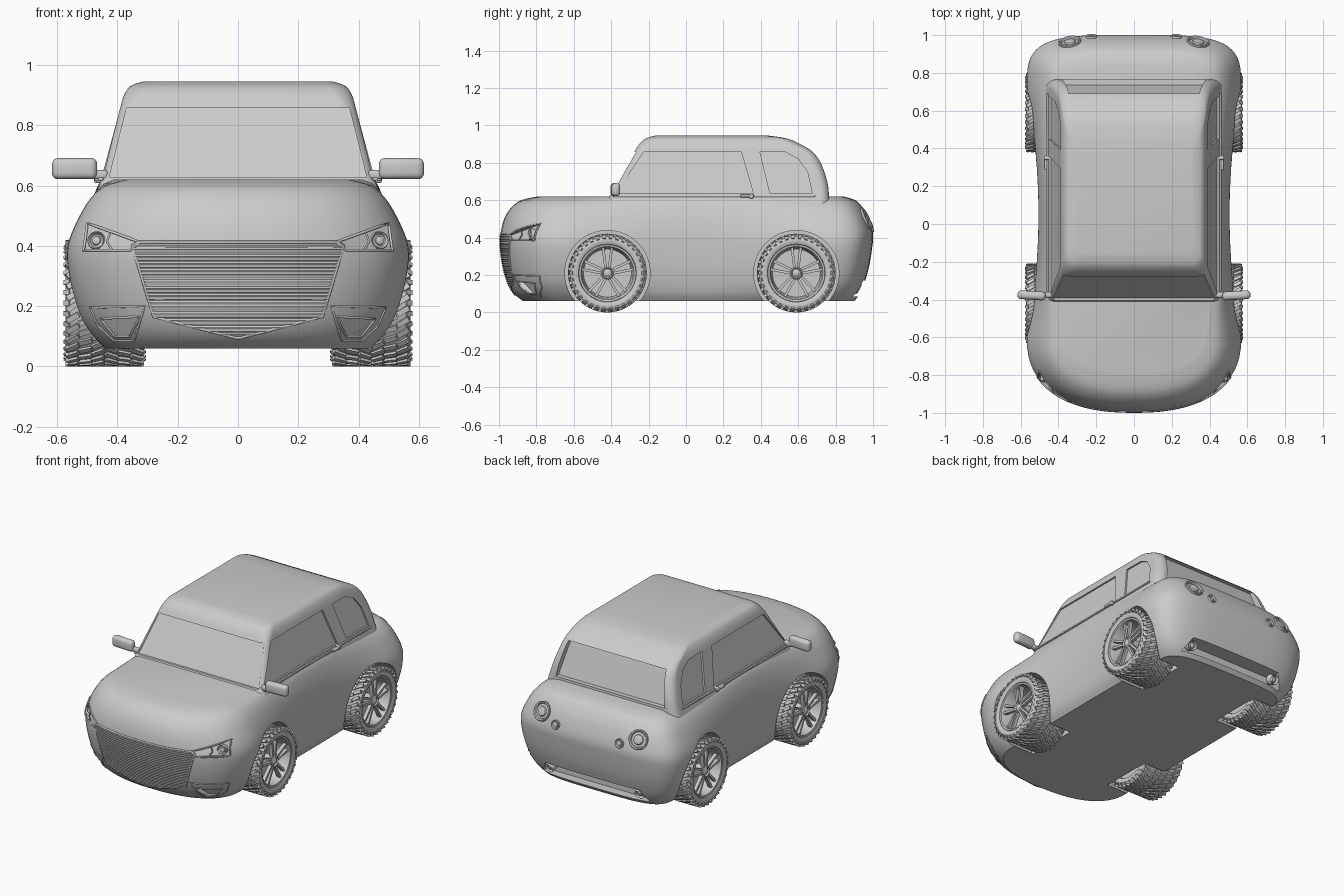
import bpy, bmesh
from math import sin, cos, pi, sqrt
from mathutils import Matrix, Vector

if "Cube" in bpy.data.objects:
    bpy.data.objects.remove(bpy.data.objects["Cube"])


def finish(bm, name, angle=35):
    bmesh.ops.recalc_face_normals(bm, faces=bm.faces[:])
    me = bpy.data.meshes.new(name)
    bm.to_mesh(me)
    bm.free()
    ob = bpy.data.objects.new(name, me)
    bpy.context.collection.objects.link(ob)
    if angle:
        smooth(ob, angle)
    return ob


def smooth(ob, angle=35):
    bpy.ops.object.select_all(action='DESELECT')
    ob.select_set(True)
    bpy.context.view_layer.objects.active = ob
    bpy.ops.object.shade_smooth_by_angle(angle=angle * pi / 180)


def skin(bm, rings, caps=True, wrap=False):
    vs = [[bm.verts.new(p) for p in r] for r in rings]
    n = len(vs[0])
    for a, b in zip(vs, vs[1:] + ([vs[0]] if wrap else [])):
        for i in range(n):
            bm.faces.new((a[i], a[(i + 1) % n], b[(i + 1) % n], b[i]))
    if caps:
        bm.faces.new(vs[0])
        bm.faces.new(vs[-1])


def spline(rows, k=4):
    """Catmull-Rom refinement of a table of section values."""
    out = []
    for i in range(len(rows) - 1):
        p = [rows[max(0, min(len(rows) - 1, i + d))] for d in (-1, 0, 1, 2)]
        for j in range(k):
            t = j / k
            out.append([b + .5 * t * (c - a + t * (2*a - 5*b + 4*c - d + t * (3*(b - c) + d - a)))
                        for a, b, c, d in zip(*p)])
    return out + [list(rows[-1])]


def cut(ob, bm):
    bmesh.ops.triangulate(bm, faces=bm.faces[:])
    cutter = finish(bm, ob.name + "_cutter", 0)
    cutter.hide_render = True
    m = ob.modifiers.new("cut", 'BOOLEAN')
    m.operation, m.solver, m.object = 'DIFFERENCE', 'EXACT', cutter
    bpy.context.view_layer.objects.active = ob
    bpy.ops.object.modifier_apply(modifier=m.name)
    bpy.data.objects.remove(cutter)
    smooth(ob)


def tubes(name, paths, r, cyclic=False):
    cu = bpy.data.curves.new(name, 'CURVE')
    cu.dimensions, cu.bevel_depth, cu.bevel_resolution = '3D', r, 1
    cu.use_fill_caps = True
    for path in paths:
        s = cu.splines.new('POLY')
        s.points.add(len(path) - 1)
        for q, p in zip(s.points, path):
            q.co = (*p, 1)
        s.use_cyclic_u = cyclic
    ob = bpy.data.objects.new(name, cu)
    bpy.context.collection.objects.link(ob)


# Lower body: z, front y, rear y, half width at the axles, half width at the waist
BODY = spline([(.06, -.87, .90, .44, .445), (.10, -.92, .93, .48, .47), (.16, -.955, .955, .52, .487),
               (.25, -.98, .98, .55, .50), (.35, -.994, .996, .567, .505), (.42, -.992, 1.0, .56, .505),
               (.50, -.972, .977, .525, .495), (.56, -.935, .945, .487, .48), (.60, -.88, .905, .44, .465),
               (.62, -.79, .84, .37, .45)])


def body_ring(row):
    z, yf, yr, wf, wm = row
    h = []
    for i in range(17):
        a = pi / 2 * i / 16
        h.append((wf * sin(a) ** (2 / 2.4), -.6 + (yf + .6) * max(0, cos(a)) ** (2 / 2.4), z))
    for j in range(1, 16):
        h.append((wf + (wm - wf) * sin(pi * j / 16) ** .8, -.6 + 1.3 * j / 16, z))
    for i in range(16, -1, -1):
        a = pi / 2 * i / 16
        h.append((wf * sin(a) ** .5, .7 + (yr - .7) * max(0, cos(a)) ** .5, z))
    return h + [(-x, y, zz) for x, y, zz in h[-2:0:-1]]


def surf(x, z, rear=False):
    """Point of the nose or tail surface at x, z."""
    for a, b in zip(BODY, BODY[1:]):
        if z <= b[0]:
            break
    t = (z - a[0]) / (b[0] - a[0])
    _, yf, yr, w, _ = [p + (q - p) * t for p, q in zip(a, b)]
    n, y0, y1 = (4, .7, yr) if rear else (2.4, -.6, yf)
    return Vector((x, y0 + (y1 - y0) * max(0, 1 - (abs(x) / w) ** n) ** (1 / n), z))


bm = bmesh.new()
skin(bm, [body_ring(r) for r in BODY])
body = finish(bm, "lower_body")

WHEELS = [(s, y) for y in (-.42, .59) for s in (1, -1)]
HEAD = [(.325, .412), (.50, .475), (.512, .385), (.36, .385)]
FOG = [(.325, .165), (.455, .158), (.41, .10), (.36, .10)]
bm = bmesh.new()
for s, y in WHEELS:  # wheel arches
    skin(bm, [[(s * x, y + .228 * cos(i * pi / 24), .21 + .228 * sin(i * pi / 24)) for i in range(48)]
              for x in (.29, .75)])
for s in (1, -1):  # lamp pockets
    for poly, d in ((HEAD, .008), (FOG, .03)):
        skin(bm, [[surf(s * x, z) + Vector((0, d, 0)) for x, z in poly],
                  [(s * x, -1.2, z) for x, z in poly]])
skin(bm, [[(x, y, z) for x, z in ((-.38, .085), (.38, .085), (.33, .17), (-.33, .17))] for y in (.86, 1.2)])
cut(body, bm)

# Cabin: z, front y, rear y, half width, corner radius
CABIN = spline([(.58, -.433, .765, .467, .05), (.62, -.41, .765, .455, .05), (.70, -.365, .755, .433, .05),
                (.80, -.309, .72, .406, .05), (.86, -.275, .675, .39, .05), (.90, -.25, .61, .378, .06),
                (.93, -.215, .54, .357, .06), (.945, -.165, .44, .315, .06)])


def cabin_ring(row):
    z, yf, yr, w, r = row
    out = []
    for k, (cx, cy) in enumerate(((w - r, yr - r), (r - w, yr - r), (r - w, yf + r), (w - r, yf + r))):
        for i in range(9):
            a = (k + i / 8) * pi / 2
            out.append((cx + r * cos(a), cy + r * sin(a), z))
    return out


bm = bmesh.new()
skin(bm, [cabin_ring(r) for r in CABIN])
cabin = finish(bm, "cabin")

# Recessed windows
bm = bmesh.new()
wind = [(-.427, .628), (.427, .628), (.37, .857), (-.37, .857)]
skin(bm, [[(x, -.395 + .5625 * (z - .62), z) for x, z in wind], [(x, -.7, z) for x, z in wind]])
back = [(-.385, .635), (.385, .635), (.345, .845), (-.345, .845)]
skin(bm, [[(x, .735 - .33 * (z - .635), z) for x, z in back], [(x, 1, z) for x, z in back]])
side = [[(-.375, .635), (-.225, .86), (.295, .86), (.36, .635)],
        [(.45, .635), (.395, .86), (.53, .857), (.60, .82), (.65, .75), (.675, .635)]]
for s in (1, -1):
    for win in side:
        skin(bm, [[(s * (.444 - .27 * (z - .62)), y, z) for y, z in win], [(s * .7, y, z) for y, z in win]])
cut(cabin, bm)

# Grille slats following the nose, with a frame


def grille_w(z):
    return .28 + .07 * (z - .165) / .235 if z > .165 else .28 * (z - .093) / .072


slats = []
for i in range(26):
    z = .108 + i * .0118
    w = grille_w(z)
    slats.append([surf(w * (j / 8 - 1), z) for j in range(17)])
tubes("grille_slats", slats, .0045)
zs = [.095, .12, .145, .165, .22, .28, .34, .40]
right = [surf(grille_w(z), z) for z in zs]
top = [surf(.33 - .066 * i, .412) for i in range(11)]
left = [surf(-grille_w(z), z) for z in reversed(zs)]
tubes("grille_frame", [right + top + left], .006, True)


def outline(poly, s, k=6):
    pts = []
    for (x0, z0), (x1, z1) in zip(poly, poly[1:] + poly[:1]):
        pts += [surf(s * (x0 + (x1 - x0) * i / k), z0 + (z1 - z0) * i / k) for i in range(k)]
    return pts


tubes("headlight_rims", [outline(HEAD, s) for s in (1, -1)], .005, True)
VENT = [(.31, .20), (.49, .195), (.465, .135), (.41, .085), (.345, .085)]
tubes("fog_lamp_rims", [outline(p, s) for s in (1, -1) for p in (FOG, VENT)], .004, True)
tubes("headlight_dividers", [[surf(s * x, z) + Vector((0, .006, 0)) for x, z in
                              ((.425, .44), (.435, .415), (.42, .388))] for s in (1, -1)], .004)


# Revolved parts
def revolve(bm, prof, seg=48, wrap=True):
    rings = [[(x, r * cos(2 * pi * i / seg), r * sin(2 * pi * i / seg)) for i in range(seg)] for x, r in prof]
    skin(bm, rings, caps=not wrap, wrap=wrap)


def lamp(name, x, z, r, rear, sink=0):
    p = surf(x, z, rear)
    e = .004
    n = (surf(x + e, z, rear) - p).cross(surf(x, z + e, rear) - p).normalized()
    if (n.y > 0) != rear:
        n = -n
    if not rear:
        n = (n + Vector((0, -1.5, 0))).normalized()
    bm = bmesh.new()
    revolve(bm, [(-.03, r), (.006, r), (.01, r * .92), (.006, r * .8), (-.004, r * .72), (-.004, r * .55),
                 (.006, r * .45), (.008, r * .25), (.009, .001)], 32, False)
    ob = finish(bm, name)
    ob.matrix_world = Matrix.Translation(p - n * sink) @ n.to_track_quat('X', 'Z').to_matrix().to_4x4()


for s, tag in ((1, "right"), (-1, "left")):
    lamp(tag + "_headlamp", s * .475, .42, .03, False, .02)
    lamp(tag + "_tail_lamp", s * .34, .50, .06, True)
    lamp(tag + "_reverse_lamp", s * .225, .455, .028, True)
    lamp(tag + "_rear_fog_lamp", s * .32, .125, .032, True, .015)

# Wheels: tyre with chevron tread, rim, twin spokes and hub
T, R = Matrix.Translation, Matrix.Rotation


def box(bm, m, size):
    bmesh.ops.create_cube(bm, size=1, matrix=m @ Matrix.Diagonal((*size, 1)))


bm = bmesh.new()
half = [(.11, .150), (.125, .155), (.131, .17), (.131, .183), (.124, .196), (.11, .202)]
revolve(bm, half + [(-x, r) for x, r in reversed(half)])
for i in range(34):
    for s in (1, -1):
        for k in range(3):
            m = R(2 * pi * (i + .35 * k + (s > 0) * .5) / 34, 4, 'X')
            box(bm, m @ T((s * (.022 + .042 * k), 0, .203)) @ R(s * (.55 if k != 1 else .3), 4, 'Z'),
                (.044, .018, .0135))
        m = R(2 * pi * (i + 1 + (s > 0) * .5) / 34, 4, 'X')
        box(bm, m @ T((s * .124, 0, .192)) @ R(s * .7, 4, 'Y'), (.022, .016, .012))
tyre = finish(bm, "tyre")
bm = bmesh.new()
revolve(bm, [(.112, .155), (.124, .152), (.122, .142), (.105, .136), (.03, .128), (.03, .02), (-.11, .02),
             (-.11, .155)])
revolve(bm, [(.02, .034), (.112, .034), (.118, .028), (.11, .022), (.116, .014), (.118, .001)], 32, False)
for i in range(5):
    for s in (1, -1):
        m = R(2 * pi * i / 5, 4, 'X') @ R(s * .2, 4, 'X') @ T((.1, 0, .083))
        box(bm, m @ R(s * -.08, 4, 'X'), (.022, .014, .118))
rim = finish(bm, "rim")
for i, (s, y) in enumerate(WHEELS):
    tag = ("front_" if y < 0 else "rear_") + ("right_" if s > 0 else "left_")
    for src in (tyre, rim):
        ob = src
        if i:
            ob = src.copy()
            bpy.context.collection.objects.link(ob)
        ob.name = tag + src.data.name
        ob.matrix_world = T((s * .442, y, .21)) @ R(0 if s > 0 else pi, 4, 'Z')


# Mirrors and door handles
def rounded(name, c, size, bevel, rot=0):
    bm = bmesh.new()
    box(bm, T(c) @ R(rot, 4, 'Z'), size)
    bmesh.ops.bevel(bm, geom=bm.edges[:], offset=bevel, segments=4, profile=.5, affect='EDGES')
    finish(bm, name)


for s, tag in ((1, "right"), (-1, "left")):
    rounded(tag + "_mirror", (s * .542, -.378, .656), (.15, .046, .07), .02, s * .06)
    rounded(tag + "_mirror_arm", (s * .462, -.375, .636), (.06, .03, .03), .01)
    rounded(tag + "_door_handle", (s * .468, .325, .622), (.016, .075, .014), .005)
    rounded(tag + "_handle_base", (s * .462, .35, .622), (.03, .02, .026), .006)
    rounded(tag + "_sill_trim", (s * .455, .15, .622), (.016, 1.08, .012), .004)
